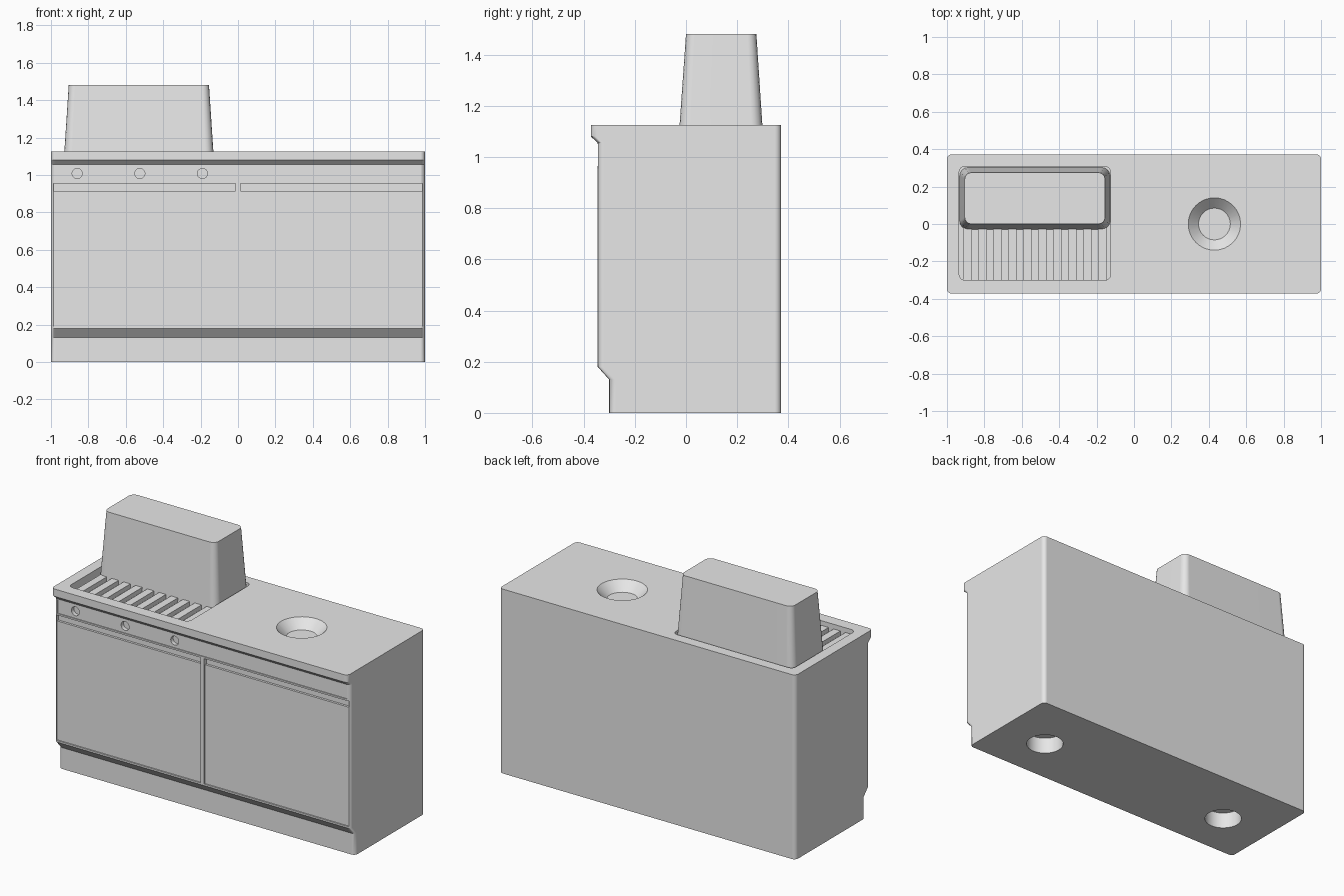
import bpy, bmesh, math
from mathutils import Matrix, Vector

cube = bpy.data.objects.get("Cube")
if cube:
    bpy.data.objects.remove(cube)

# Single painted-metal colour
grey = bpy.data.materials.new("plain grey")
grey.use_nodes = True
grey.diffuse_color = (0.8, 0.8, 0.8, 1)
grey.node_tree.nodes["Principled BSDF"].inputs["Base Color"].default_value = (0.8, 0.8, 0.8, 1)


def finish(name, bm):
    bmesh.ops.recalc_face_normals(bm, faces=bm.faces)
    mesh = bpy.data.meshes.new(name)
    bm.to_mesh(mesh)
    bm.free()
    mesh.materials.append(grey)
    ob = bpy.data.objects.new(name, mesh)
    bpy.context.collection.objects.link(ob)
    return ob


def rounded_rect(x0, x1, y0, y1, r, steps=4):
    if r == 0:
        return [(x1, y1), (x0, y1), (x0, y0), (x1, y0)]
    centres = [(x1 - r, y1 - r), (x0 + r, y1 - r), (x0 + r, y0 + r), (x1 - r, y0 + r)]
    points = []
    for corner, (cx, cy) in enumerate(centres):
        for i in range(steps + 1):
            a = math.pi / 2 * (corner + i / steps)
            points.append((cx + r * math.cos(a), cy + r * math.sin(a)))
    return points


def loft(name, sections):
    """Stack rounded rectangles given as (z, x0, x1, y0, y1, radius)."""
    bm = bmesh.new()
    rings = [[bm.verts.new((x, y, z)) for x, y in rounded_rect(*rect)]
             for z, *rect in sections]
    for low, high in zip(rings, rings[1:]):
        for i in range(len(low)):
            j = (i + 1) % len(low)
            bm.faces.new((low[i], low[j], high[j], high[i]))
    bm.faces.new(rings[0])
    bm.faces.new(rings[-1])
    return finish(name, bm)


def box(name, x0, x1, y0, y1, z0, z1):
    return loft(name, [(z0, x0, x1, y0, y1, 0), (z1, x0, x1, y0, y1, 0)])


def cone(name, centre, r_low, r_high, depth, along_y=False):
    bm = bmesh.new()
    turn = Matrix.Rotation(math.pi / 2, 4, 'X') if along_y else Matrix()
    bmesh.ops.create_cone(bm, cap_ends=True, segments=32, radius1=r_low, radius2=r_high,
                          depth=depth, matrix=Matrix.Translation(Vector(centre)) @ turn)
    return finish(name, bm)


def activate(ob):
    bpy.ops.object.select_all(action='DESELECT')
    ob.select_set(True)
    bpy.context.view_layer.objects.active = ob


def carve(target, cutter):
    cutter.hide_render = True
    mod = target.modifiers.new("cut", 'BOOLEAN')
    mod.operation, mod.solver, mod.object = 'DIFFERENCE', 'EXACT', cutter
    activate(target)
    bpy.ops.object.modifier_apply(modifier=mod.name)
    bpy.data.objects.remove(cutter)


def smooth(ob):
    activate(ob)
    bpy.ops.object.shade_smooth_by_angle(angle=math.radians(30))
    mod = ob.modifiers.new("flat panels", 'WEIGHTED_NORMAL')
    mod.keep_sharp = True


TOP, FACE, BACK = 1.125, -0.345, 0.372
FLOOR = 1.07

# Cabinet with stepped-in plinth and overhanging counter lip
outline = [(0, -0.30), (0.13, -0.30), (0.18, FACE), (1.055, FACE), (1.08, -0.372), (TOP, -0.372)]
cabinet = loft("cabinet", [(z, -1, 1, y, BACK, 0.025) for z, y in outline])

# Tray well under the hood
carve(cabinet, loft("tray_cutter", [(z, -0.935, -0.125, -0.30, 0.307, 0.03)
                                    for z in (FLOOR, TOP + 0.1)]))

# Conical basin in the counter, extended upward at the same slope
carve(cabinet, cone("basin_cutter", (0.43, 0, TOP), 0.085, 0.195, 0.11))

# Round sockets in the underside
for x in (-0.68, 0.68):
    carve(cabinet, cone("socket_cutter", (x, 0, 0), 0.107, 0.107, 0.2))

# Control strip with three round dial holes
carve(cabinet, box("strip_cutter", -0.978, 0.978, -0.4, FACE + 0.006, 0.965, 1.05))
for x in (-0.86, -0.525, -0.19):
    carve(cabinet, cone("dial_cutter", (x, FACE, 1.008), 0.027, 0.027, 0.06, True))

# Door openings, each with an inset door leaving a finger slot above
for side, x0, x1 in (("right", -0.987, -0.013), ("left", 0.013, 0.987)):
    carve(cabinet, box("door_cutter", x0, x1, -0.4, FACE + 0.022, 0.19, 0.955))
    box(side + "_door", x0, x1, FACE + 0.008, FACE + 0.03, 0.185, 0.915)
smooth(cabinet)

# Tapered hood standing in the tray
hood = loft("hood", [(FLOOR, -0.932, -0.128, -0.029, 0.302, 0.045),
                     (1.48, -0.905, -0.155, 0.0, 0.275, 0.035)])
smooth(hood)

# Slatted grate in the tray
for i in range(10):
    x = -0.89 + 0.08 * i
    box(f"grate_bar_{i + 1}", x - 0.023, x + 0.023, -0.299, 0.29, FLOOR - 0.005, 1.097)
